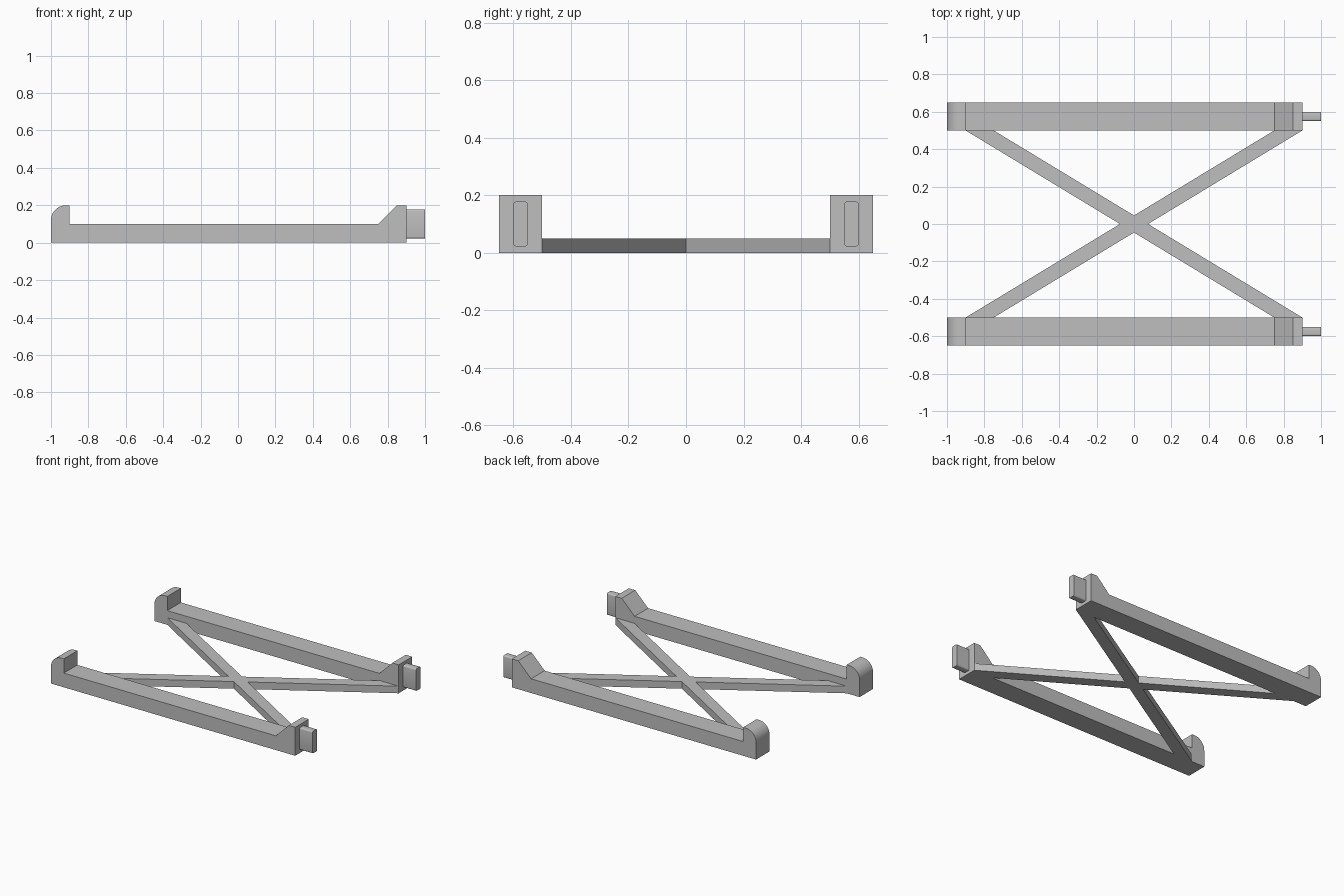
import bpy
import bmesh
import math
from mathutils import Vector

cube = bpy.data.objects.get("Cube")
if cube:
    bpy.data.objects.remove(cube, do_unlink=True)

grey = bpy.data.materials.new("plain_grey")
grey.use_nodes = True
colour = (0.52, 0.52, 0.52, 1)
grey.diffuse_color = colour
grey.node_tree.nodes["Principled BSDF"].inputs["Base Color"].default_value = colour


def prism(name, outline, direction):
    """Extrude a flat outline of 3D points along a direction."""
    bm = bmesh.new()
    face = bm.faces.new([bm.verts.new(p) for p in outline])
    result = bmesh.ops.extrude_face_region(bm, geom=[face], use_keep_orig=True)
    moved = [v for v in result["geom"] if isinstance(v, bmesh.types.BMVert)]
    bmesh.ops.translate(bm, verts=moved, vec=Vector(direction))
    bmesh.ops.recalc_face_normals(bm, faces=bm.faces)
    mesh = bpy.data.meshes.new(name)
    bm.to_mesh(mesh)
    bm.free()
    mesh.materials.append(grey)
    obj = bpy.data.objects.new(name, mesh)
    bpy.context.collection.objects.link(obj)
    bpy.ops.object.select_all(action="DESELECT")
    obj.select_set(True)
    bpy.context.view_layer.objects.active = obj
    bpy.ops.object.shade_smooth_by_angle(angle=math.radians(30))
    return obj


def arc(cx, cy, radius, start, steps):
    """Quarter circle running anticlockwise from the start angle."""
    angles = [math.radians(start + 90 * i / steps) for i in range(steps + 1)]
    return [(cx + radius * math.cos(a), cy + radius * math.sin(a)) for a in angles]


# Rail side profile: rounded stop at one end, sloped stop at the other
rail = [(-1, 0), (0.9, 0), (0.9, 0.2), (0.85, 0.2), (0.75, 0.1), (-0.9, 0.1), (-0.9, 0.2)]
rail += arc(-0.92, 0.12, 0.08, 90, 10)

# Tab cross-section: upright rectangle with small rounded corners
r = 0.01
tab = []
for sy, sz, start in ((1, 1, 0), (-1, 1, 90), (-1, -1, 180), (1, -1, 270)):
    tab += arc(sy * (0.025 - r), 0.1 + sz * (0.078 - r), r, start, 4)

for side, s in (("front", -1), ("back", 1)):
    prism(side + "_rail", [(x, s * 0.5, z) for x, z in rail], (0, s * 0.15, 0))
    prism(side + "_tab", [(0.9, s * 0.575 + y, z) for y, z in tab], (0.1, 0, 0))

# Low crossed braces joined into one X-shaped slab
half = [(0.075, 0), (0.9, 0.5), (0.75, 0.5), (0, 0.0455), (-0.75, 0.5), (-0.9, 0.5)]
cross = half + [(-x, -y) for x, y in half]
prism("cross_brace", [(x, y, 0) for x, y in cross], (0, 0, 0.05))
